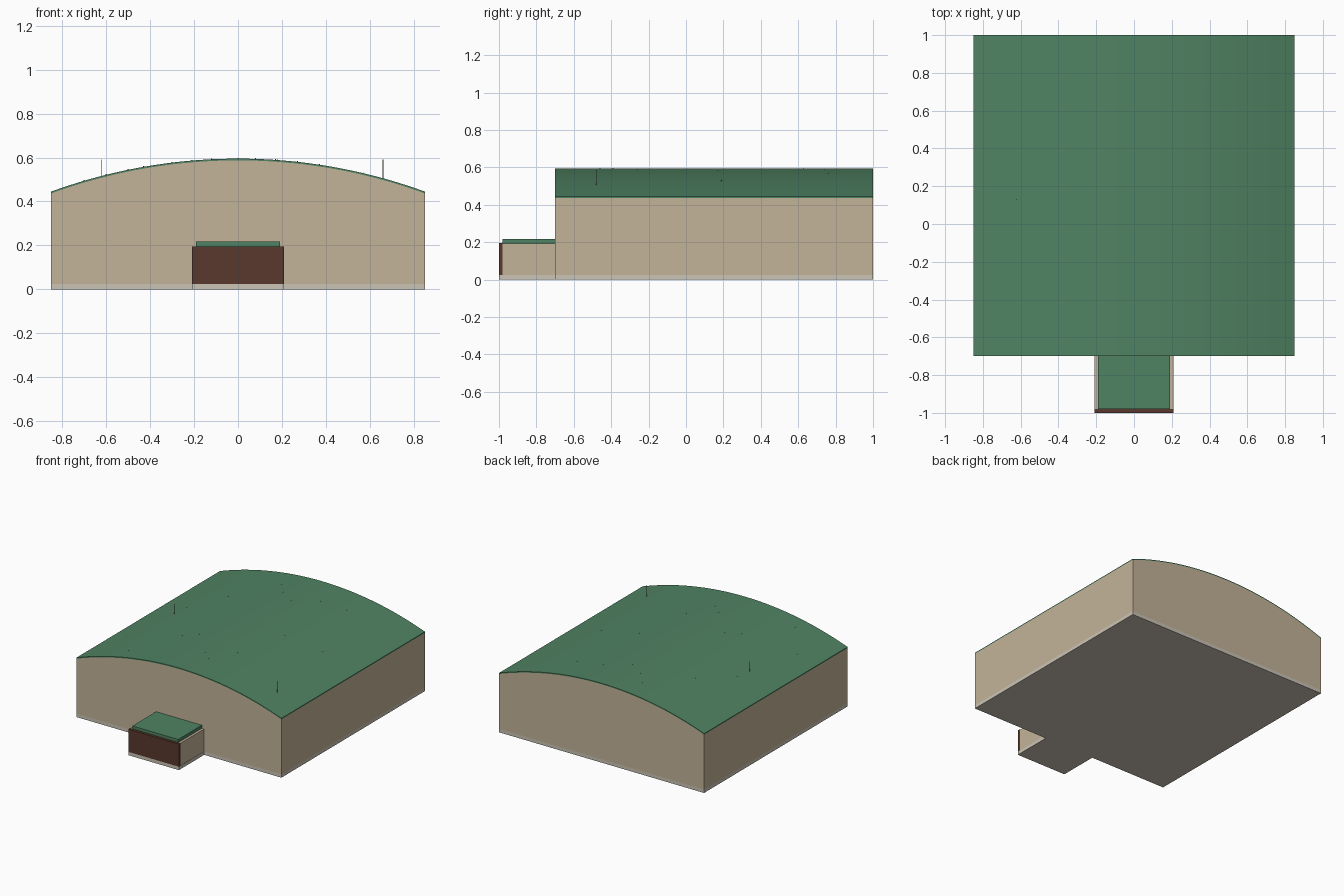
import bpy, bmesh, math

if "Cube" in bpy.data.objects:
    bpy.data.objects.remove(bpy.data.objects["Cube"])


def mat(name, r, g, b):
    """Flat material from display colour values 0-255."""
    m = bpy.data.materials.new(name)
    lin = [((c / 255 + 0.055) / 1.055) ** 2.4 for c in (r, g, b)]
    m.diffuse_color = (*lin, 1)
    m.use_nodes = True
    m.node_tree.nodes["Principled BSDF"].inputs["Base Color"].default_value = m.diffuse_color
    return m


BEIGE = mat("beige wall", 196, 180, 153)
GREEN = mat("green roof", 80, 131, 99)
BROWN = mat("brown door", 88, 57, 44)
STONE = mat("pale stone", 203, 196, 182)
METAL = mat("grey metal", 120, 112, 106)

HALF, EAVE, CROWN = 0.85, 0.445, 0.595
FRONT, BACK = -0.7, 1.0
BASE = 0.025
RISE = CROWN - EAVE
RADIUS = (HALF ** 2 + RISE ** 2) / (2 * RISE)


def roof_z(x):
    return CROWN - RADIUS + math.sqrt(RADIUS ** 2 - x ** 2)


def prism(name, profile, axis, start, end, material):
    """Extrude a closed 2D profile: axis 'y' uses (x, z), axis 'z' uses (x, y)."""
    def place(p, d):
        return (p[0], d, p[1]) if axis == 'y' else (p[0], p[1], d)
    bm = bmesh.new()
    a = [bm.verts.new(place(p, start)) for p in profile]
    b = [bm.verts.new(place(p, end)) for p in profile]
    bm.faces.new(a)
    bm.faces.new(b)
    n = len(profile)
    for i in range(n):
        j = (i + 1) % n
        bm.faces.new((a[i], a[j], b[j], b[i]))
    bmesh.ops.recalc_face_normals(bm, faces=bm.faces)
    me = bpy.data.meshes.new(name)
    bm.to_mesh(me)
    bm.free()
    me.materials.append(material)
    ob = bpy.data.objects.new(name, me)
    bpy.context.collection.objects.link(ob)
    return ob


def box(name, half_x, y0, y1, z0, z1, material):
    rect = [(-half_x, y0), (half_x, y0), (half_x, y1), (-half_x, y1)]
    return prism(name, rect, 'z', z0, z1, material)


def smooth(ob):
    bpy.ops.object.select_all(action='DESELECT')
    ob.select_set(True)
    bpy.context.view_layer.objects.active = ob
    bpy.ops.object.shade_smooth_by_angle(angle=math.radians(30))


def rod(name, x, y, z0, z1, radius, material):
    ring = [(x + radius * math.cos(k * math.pi / 3),
             y + radius * math.sin(k * math.pi / 3)) for k in range(6)]
    return prism(name, ring, 'z', z0, z1, material)


# Stone base, T-shaped to include the porch
half_base = [(0.21, -1.0), (0.21, FRONT), (HALF, FRONT), (HALF, BACK)]
prism("base", half_base + [(-x, y) for x, y in reversed(half_base)], 'z', 0, BASE, STONE)

# Hall walls with arched gables, and the thin curved roof above
SEG = 40
arc = [(HALF - 2 * HALF * i / SEG) for i in range(SEG + 1)]
THICK = 0.008
under = [(x, roof_z(x) - THICK) for x in arc]
over = [(x, roof_z(x)) for x in reversed(arc)]
smooth(prism("hall_walls", [(-HALF, BASE), (HALF, BASE)] + under, 'y', FRONT, BACK, BEIGE))
smooth(prism("curved_roof", under + over, 'y', FRONT, BACK, GREEN))

# Entrance porch
box("porch_walls", 0.208, -0.98, FRONT, BASE, 0.193, BEIGE)
box("porch_roof", 0.19, -0.98, FRONT, 0.193, 0.217, GREEN)
box("entrance_door", 0.21, -1.0, -0.98, BASE, 0.195, BROWN)

# Two thin roof masts
for x, y in ((0.66, -0.48), (-0.62, 0.13)):
    rod("roof_mast", x, y, roof_z(x) - 0.01, 0.59, 0.002, METAL)

# Tiny studs scattered over the roof
studs = [(-0.21, 0.82), (-0.12, 0.71), (0, 0.63), (0.17, 0.74), (0.37, 0.76),
         (-0.60, 0.25), (-0.43, 0.50), (-0.70, -0.32), (-0.30, -0.23), (-0.21, -0.16),
         (0.27, 0.17), (0.57, 0.19), (0, -0.39), (0.08, -0.46), (0.18, -0.26), (-0.50, -0.58)]
for x, y in studs:
    rod("roof_stud", x, y, roof_z(x) - 0.005, roof_z(x) + 0.003, 0.002, GREEN)
